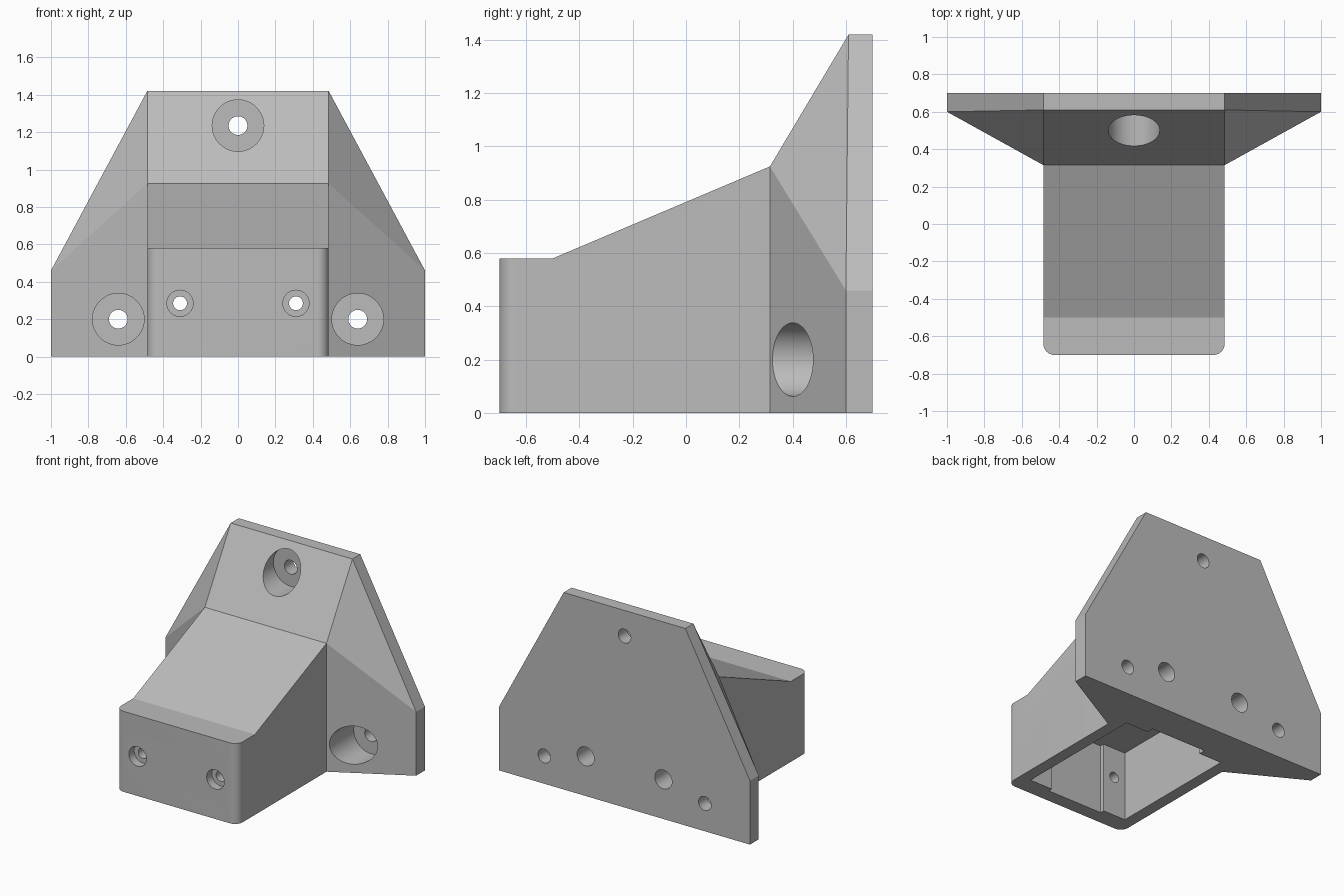
import bpy, bmesh, math
from mathutils import Matrix

cube = bpy.data.objects.get("Cube")
if cube:
    bpy.data.objects.remove(cube, do_unlink=True)

grey = bpy.data.materials.new("plain grey")
grey.use_nodes = True
colour = (0.5, 0.5, 0.5, 1)
grey.diffuse_color = colour
grey.node_tree.nodes["Principled BSDF"].inputs["Base Color"].default_value = colour

HALF = 0.485   # half width of the central body
BACK = 0.7     # rear mounting face
FRONT = -0.7


def make_object(name, bm):
    bmesh.ops.recalc_face_normals(bm, faces=bm.faces)
    mesh = bpy.data.meshes.new(name)
    bm.to_mesh(mesh)
    bm.free()
    mesh.materials.append(grey)
    obj = bpy.data.objects.new(name, mesh)
    bpy.context.collection.objects.link(obj)
    return obj


def combine(target, tool, operation):
    mod = target.modifiers.new(operation.lower(), "BOOLEAN")
    mod.operation = operation
    mod.solver = "EXACT"
    mod.object = tool
    bpy.ops.object.select_all(action="DESELECT")
    target.select_set(True)
    bpy.context.view_layer.objects.active = target
    bpy.ops.object.modifier_apply(modifier=mod.name)
    bpy.data.objects.remove(tool, do_unlink=True)


def drill(target, x, z, radius, y0, y1):
    bm = bmesh.new()
    place = Matrix.Translation((x, (y0 + y1) / 2, z)) @ Matrix.Rotation(math.pi / 2, 4, "X")
    bmesh.ops.create_cone(bm, cap_ends=True, segments=48, radius1=radius,
                          radius2=radius, depth=y1 - y0, matrix=place)
    combine(target, make_object("drill_cutter", bm), "DIFFERENCE")


def pocket(target, half_x, y0, y1, top):
    bm = bmesh.new()
    height = top + 0.2
    place = (Matrix.Translation((0, (y0 + y1) / 2, top - height / 2))
             @ Matrix.Diagonal((2 * half_x, y1 - y0, height, 1)))
    bmesh.ops.create_cube(bm, size=1, matrix=place)
    combine(target, make_object("pocket_cutter", bm), "DIFFERENCE")


# Rear plate with its tapering side gussets, mirrored left and right
corners = [(HALF, 0.315, 0), (HALF, 0.315, 0.925), (HALF, 0.61, 1.42), (HALF, BACK, 1.42),
           (1, 0.6, 0), (1, 0.6, 0.46), (1, BACK, 0), (1, BACK, 0.46)]
bm = bmesh.new()
for x, y, z in corners:
    for side in (-1, 1):
        bm.verts.new((side * x, y, z))
bmesh.ops.convex_hull(bm, input=bm.verts)
bmesh.ops.dissolve_limit(bm, angle_limit=math.radians(0.5), verts=bm.verts, edges=bm.edges)
bracket = make_object("mounting_bracket", bm)

# Front body: side profile pulled across the width, front corners rounded
profile = [(FRONT, 0), (FRONT, 0.58), (-0.5, 0.58), (0.315, 0.925), (0.5, 0.925), (0.5, 0)]
bm = bmesh.new()
face = bm.faces.new([bm.verts.new((-HALF, y, z)) for y, z in profile])
pulled = bmesh.ops.extrude_face_region(bm, geom=[face], use_keep_orig=True)["geom"]
bmesh.ops.translate(bm, vec=(2 * HALF, 0, 0),
                    verts=[v for v in pulled if isinstance(v, bmesh.types.BMVert)])
bmesh.ops.recalc_face_normals(bm, faces=bm.faces)
uprights = [e for e in bm.edges
            if all(abs(v.co.y - FRONT) < 1e-4 for v in e.verts)
            and abs(e.verts[0].co.x - e.verts[1].co.x) < 1e-4]
bmesh.ops.bevel(bm, geom=uprights, offset=0.06, segments=8, profile=0.5, affect="EDGES")
combine(bracket, make_object("front_body", bm), "UNION")

# Hollow underside, with shallow recesses in its front and rear walls
pocket(bracket, 0.4, -0.57, 0.4, 0.5)
pocket(bracket, 0.22, -0.6, 0.45, 0.5)

# Counterbored mounting holes in the plate
for x, z in ((0, 1.235), (-0.64, 0.2), (0.64, 0.2)):
    drill(bracket, x, z, 0.138, 0.2, 0.6)
    drill(bracket, x, z, 0.05, 0.5, 0.8)

# Front screw holes with recessed heads and tool access through the rear
for x in (-0.31, 0.31):
    drill(bracket, x, 0.285, 0.07, -0.8, -0.64)
    drill(bracket, x, 0.285, 0.037, -0.7, -0.5)
    drill(bracket, x, 0.285, 0.068, 0.3, 0.8)

bpy.ops.object.select_all(action="DESELECT")
bracket.select_set(True)
bpy.context.view_layer.objects.active = bracket
bpy.ops.object.shade_smooth_by_angle(angle=math.radians(20))
